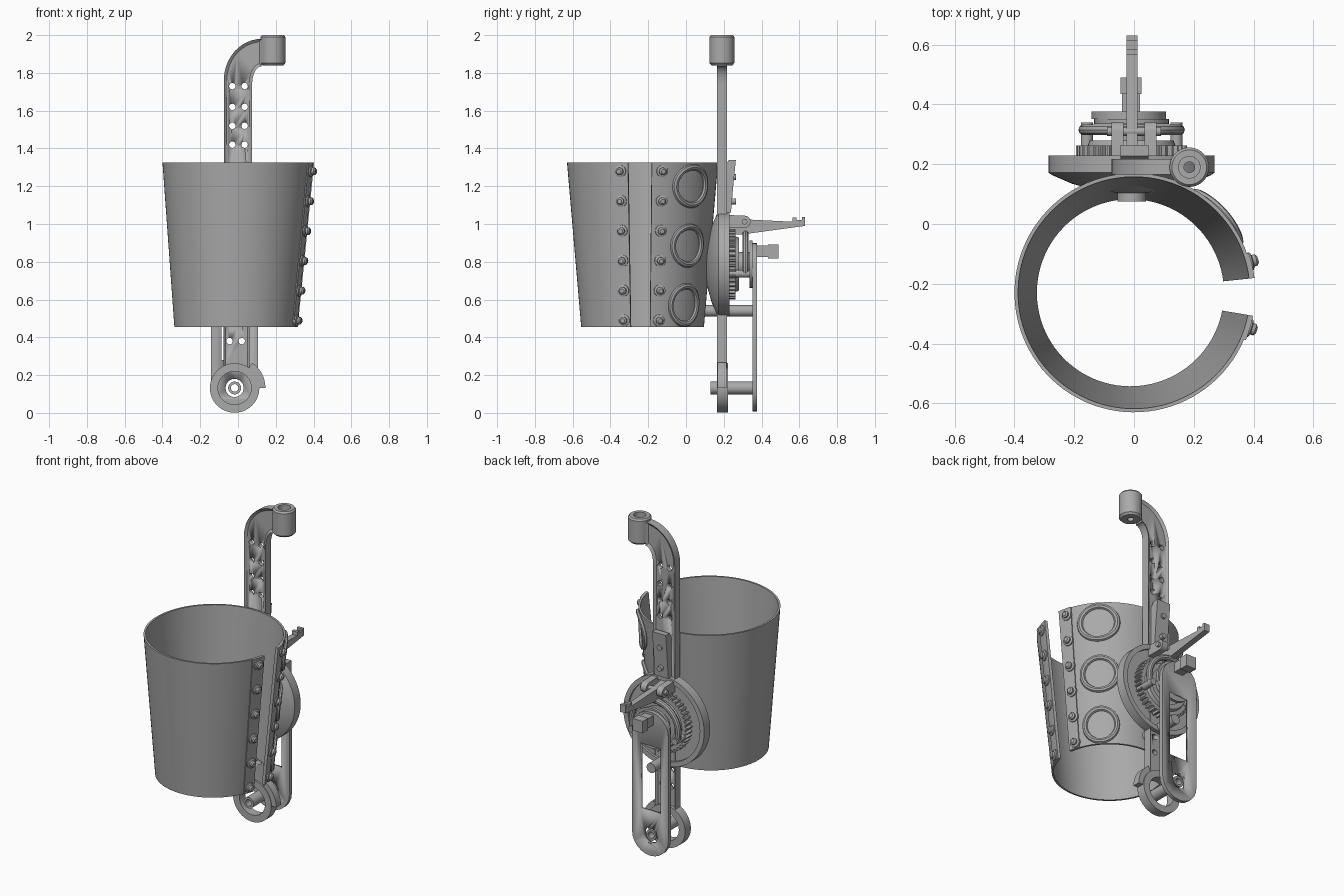
import bpy, bmesh
from math import sin, cos, pi, radians
from mathutils import Vector

if "Cube" in bpy.data.objects:
    bpy.data.objects.remove(bpy.data.objects["Cube"])

grey = bpy.data.materials.new("plain grey")
grey.use_nodes = True
grey.diffuse_color = (0.4, 0.4, 0.4, 1)
grey.node_tree.nodes["Principled BSDF"].inputs["Base Color"].default_value = (0.4, 0.4, 0.4, 1)


def finish(name, bm):
    bmesh.ops.recalc_face_normals(bm, faces=bm.faces)
    me = bpy.data.meshes.new(name)
    bm.to_mesh(me)
    bm.free()
    me.materials.append(grey)
    ob = bpy.data.objects.new(name, me)
    bpy.context.collection.objects.link(ob)
    bpy.ops.object.select_all(action='DESELECT')
    ob.select_set(True)
    bpy.context.view_layer.objects.active = ob
    bpy.ops.object.shade_smooth_by_angle(angle=radians(35))
    return ob


def grid(name, rows, wrap_u=False, wrap_v=False):
    """Skin a list of rows of points."""
    bm = bmesh.new()
    vs = [[bm.verts.new(p) for p in row] for row in rows]
    n, m = len(vs), len(vs[0])
    for i in range(n if wrap_u else n - 1):
        for j in range(m if wrap_v else m - 1):
            a, b = vs[i], vs[(i + 1) % n]
            k = (j + 1) % m
            bm.faces.new((a[j], b[j], b[k], a[k]))
    if not wrap_u:
        for end in (vs[0], vs[-1]):
            bm.faces.new(end)
    return finish(name, bm)


def lathe(name, profile, centre, axis=(0, 1, 0), n=40):
    """Turn a closed (radius, height) profile about an axis."""
    q = Vector((0, 0, 1)).rotation_difference(Vector(axis))
    c = Vector(centre)
    rows = [[c + q @ Vector((r * cos(2 * pi * i / n), r * sin(2 * pi * i / n), h))
             for r, h in profile] for i in range(n)]
    ob = grid(name, rows, True, True)
    bm = bmesh.new()
    bm.from_mesh(ob.data)
    bmesh.ops.remove_doubles(bm, verts=bm.verts, dist=1e-5)
    bmesh.ops.recalc_face_normals(bm, faces=bm.faces)
    bm.to_mesh(ob.data)
    bm.free()
    return ob


def rod(name, r, y0, y1, x, z, hole=0.0):
    return lathe(name, [(hole, y0), (r, y0), (r, y1), (hole, y1)], (x, 0, z))


def plate(name, outline, lo, hi, along='y', recess=0):
    """Extrude an outline; optionally sink both broad faces inside a rim."""
    place = (lambda a, b, d: (a, d, b)) if along == 'y' else (lambda a, b, d: (d, a, b))
    bm = bmesh.new()
    f0, f1 = [bm.faces.new([bm.verts.new(place(a, b, d)) for a, b in outline]) for d in (lo, hi)]
    n = len(outline)
    for i in range(n):
        j = (i + 1) % n
        bm.faces.new((f0.verts[i], f0.verts[j], f1.verts[j], f1.verts[i]))
    bmesh.ops.recalc_face_normals(bm, faces=bm.faces)
    if recess:
        for f in (f0, f1):
            bmesh.ops.inset_region(bm, faces=[f], thickness=0.016, depth=-recess)
    return finish(name, bm)


def arc(cx, cz, rx, rz, a0, a1, n=12):
    return [(cx + rx * cos(radians(a0 + (a1 - a0) * i / n)),
             cz + rz * sin(radians(a0 + (a1 - a0) * i / n))) for i in range(n + 1)]


def box(a0, a1, b0, b1):
    return [(a0, b0), (a1, b0), (a1, b1), (a0, b1)]


def capsule(x, z0, z1, r):
    return arc(x, z0, r, r, 180, 360) + arc(x, z1, r, r, 0, 180)


def cut(ob, cutters):
    for c in cutters:
        c.hide_render = True
        m = ob.modifiers.new("cut", 'BOOLEAN')
        m.object, m.solver = c, 'EXACT'
        bpy.context.view_layer.objects.active = ob
        bpy.ops.object.modifier_apply(modifier=m.name)
        bpy.data.objects.remove(c)


def holes(xs, zs):
    return [plate("hole_cutter", arc(x, z, 0.017, 0.017, 0, 345, 15), 0.1, 0.4)
            for x in xs for z in zs]


# Tapered cuff, open on one side
BOT, TOP = 0.455, 1.325


def surf(ang, z, h=0.0):
    t = (z - BOT) / (TOP - BOT)
    r = 0.325 + 0.075 * t + h
    return Vector((-0.012 * (1 - t) + r * cos(ang), -0.23 + r * sin(ang), z))


def shell(name, a0, a1, h0, h1, n):
    rows = []
    for i in range(n + 1):
        a = radians(a0 + (a1 - a0) * i / n)
        rows.append([surf(a, BOT, h0), surf(a, BOT, h1), surf(a, TOP, h1), surf(a, TOP, h0)])
    return grid(name, rows, False, True)


shell("cuff", 7, 349, -0.012, 0, 90)
shell("rear_edge_strip", 7, 19, -0.001, 0.006, 5)
shell("front_edge_strip", 337, 349, -0.001, 0.006, 5)

# Two rows of rivets beside the opening
for label, ang in (("rear", 15), ("front", -17)):
    a = radians(ang)
    for k in range(6):
        z = 0.49 + 0.158 * k
        out = Vector((cos(a), sin(a), -0.08))
        lathe(f"{label}_rivet_{k + 1}",
              [(0, 0), (0.031, 0), (0.031, 0.012), (0.02, 0.016), (0.02, 0.027),
               (0.012, 0.034), (0, 0.034)], surf(a, z), out, 16)

# Raised rings wrapped on the cuff
for k, z in enumerate((0.57, 0.885, 1.2)):
    rows = []
    for i in range(40):
        p = 2 * pi * i / 40
        row = []
        for j in range(8):
            s = 2 * pi * j / 8
            r = 0.1 + 0.016 * cos(s)
            row.append(surf(radians(42) + r * cos(p) / 0.365, z + r * sin(p), 0.004 + 0.014 * sin(s)))
        rows.append(row)
    grid(f"cuff_ring_{k + 1}", rows, True, True)

# Upper strut with hooked end and socket
outline = ([(-0.075, 0.98)] + arc(0.125, 1.76, 0.2, 0.22, 180, 90)
           + arc(0.125, 1.74, 0.05, 0.095, 90, 180) + [(0.075, 0.98)])
upper = plate("upper_strut", outline, 0.165, 0.217, recess=0.012)
cut(upper, holes((-0.03, 0.035), (1.42, 1.52, 1.62, 1.73)))
lathe("end_socket", [(0.018, 0), (0.055, 0), (0.066, 0.012), (0.066, 0.15), (0.058, 0.16),
                     (0.036, 0.16), (0.036, 0.06), (0.018, 0.06)], (0.185, 0.19, 1.84), (0, 0, 1))

# Lower strut ending in an open ring with a stop
lower = plate("lower_strut", box(-0.078, 0.062, 0.235, 0.62), 0.165, 0.217, recess=0.012)
cut(lower, holes((-0.045, 0.02), (0.38, 0.48)))
CX, CZ = -0.018, 0.132
lathe("lower_ring", [(0.088, 0.165), (0.131, 0.165), (0.131, 0.222), (0.088, 0.222)], (CX, 0, CZ), n=56)
plate("ring_stop", arc(CX, CZ, 0.163, 0.163, 0, 55) + arc(CX, CZ, 0.125, 0.125, 55, 0), 0.168, 0.215)
rod("lower_pin", 0.034, 0.13, 0.37, CX, CZ, 0.02)

# Hinge housing: dished disc with rim, gear, hub and curved bar
HX, HZ = -0.008, 0.787
lathe("hinge_housing", [(0, 0.1), (0.11, 0.11), (0.2, 0.135), (0.265, 0.163), (0.278, 0.172),
                        (0.278, 0.23), (0.248, 0.23), (0.248, 0.215), (0, 0.215)], (HX, 0, HZ), n=64)
rod("housing_rivet", 0.048, 0.075, 0.105, HX, HZ, 0.02)
teeth = []
for i in range(40):
    for r, d in ((0.17, 0), (0.17, 0.45), (0.186, 0.6), (0.186, 0.85)):
        a = 2 * pi * (i + d) / 40
        teeth.append((HX + r * cos(a), HZ + r * sin(a)))
plate("gear", teeth, 0.21, 0.262)
lathe("gear_collar", [(0.11, 0.255), (0.15, 0.255), (0.14, 0.28), (0.11, 0.28)], (HX, 0, HZ))
rod("hinge_hub", 0.065, 0.21, 0.355, HX, HZ)
rod("hub_flange", 0.125, 0.335, 0.352, HX, HZ)
rows = []
for i in range(33):
    a = radians(-20 + 220 * i / 32)
    rows.append([(HX + (0.16 + 0.018 * cos(s)) * cos(a), 0.315 + 0.018 * sin(s),
                  HZ + (0.16 + 0.018 * cos(s)) * sin(a)) for s in [pi * j / 5 for j in range(10)]])
grid("curved_bar", rows, False, True)
for side in (-1, 1):
    rod(f"bar_post_{side + 2}", 0.02, 0.21, 0.34, HX + side * 0.15, HZ - 0.05)
rod("spacer_rod", 0.03, 0.1, 0.355, HX, 0.54)

# Rear slotted link with stepped knob
link = plate("rear_link", capsule(CX, CZ, 0.775, 0.125), 0.352, 0.377)
cut(link, [plate("slot_cutter", box(CX - 0.07, CX + 0.07, 0.28, 0.69), 0.3, 0.45),
           plate("bore_cutter", arc(CX, CZ, 0.048, 0.048, 0, 345, 23), 0.3, 0.45)])
plate("link_knob", box(0.37, 0.435, 0.825, 0.885), -0.04, 0.02, 'x')
plate("knob_tip", box(0.435, 0.49, 0.818, 0.892), -0.045, 0.025, 'x')

# Release lever held between two ears
plate("lever", [(0.2, 0.94), (0.3, 0.945), (0.63, 0.99), (0.63, 1.037), (0.613, 1.037),
                (0.613, 1.022), (0.585, 1.022), (0.585, 1.035), (0.565, 1.035), (0.565, 1.012),
                (0.3, 1.025), (0.2, 1.04)], -0.025, 0.012, 'x')
ear = [(0.165, 0.98)] + arc(0.31, 1.012, 0.032, 0.032, -90, 90) + [(0.165, 1.05)]
for side, x in (("right", -0.075), ("left", 0.035)):
    plate(f"{side}_lever_ear", ear, x, x + 0.04, 'x')
plate("lever_pivot", arc(0.31, 1.012, 0.015, 0.015, 0, 330, 11), -0.09, 0.09, 'x')

# Mounting bracket on the back of the upper strut
plate("strut_bracket", [(0.2, 1.06), (0.238, 1.06), (0.25, 1.2), (0.264, 1.34), (0.228, 1.34), (0.2, 1.3)],
      -0.045, 0.048, 'x')
for k, z in enumerate((1.12, 1.25)):
    rod(f"bracket_screw_{k + 1}", 0.016, 0.2, 0.265, 0.0, z)
